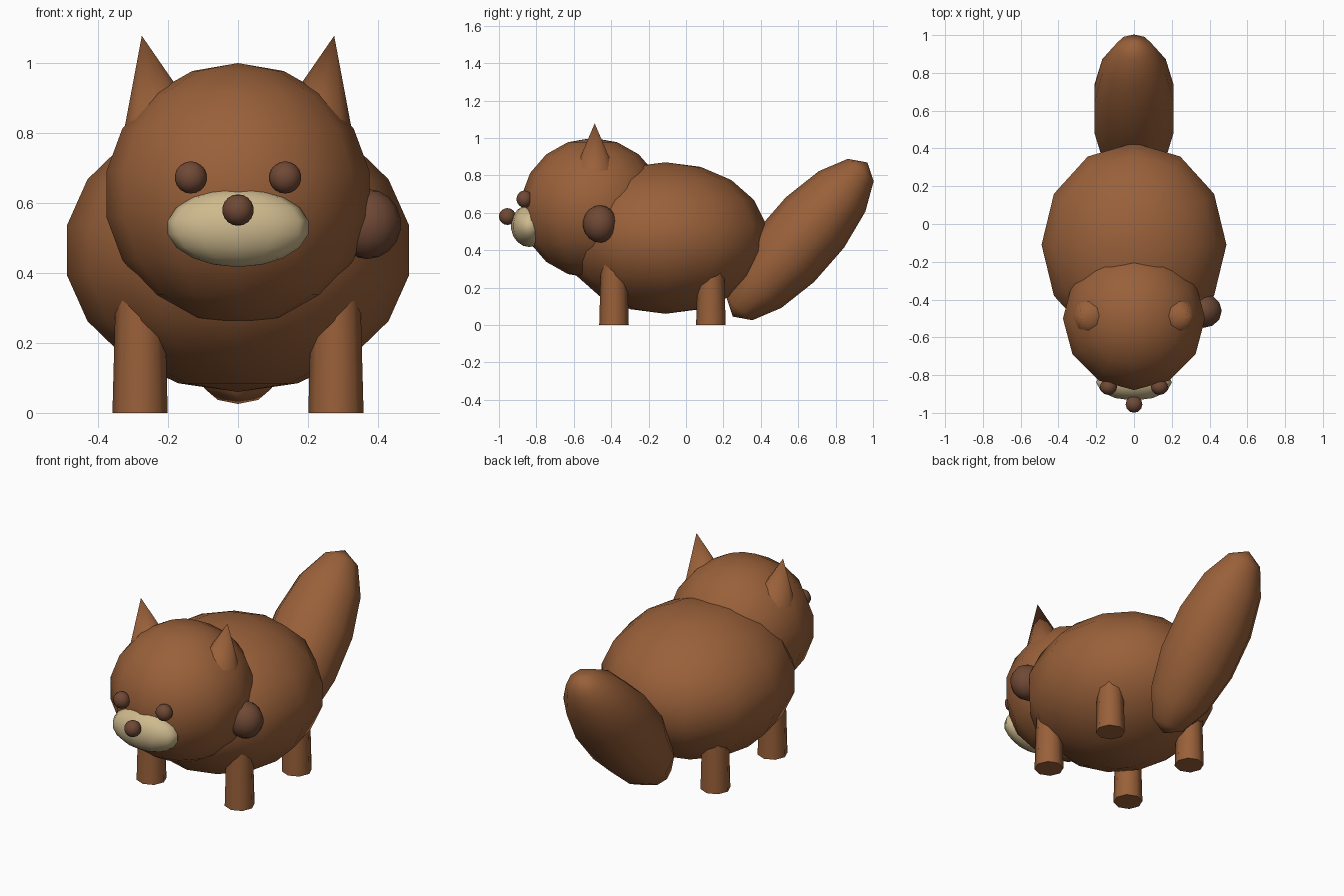
import bpy
import math

if "Cube" in bpy.data.objects:
    bpy.data.objects.remove(bpy.data.objects["Cube"])


def material(name, color):
    m = bpy.data.materials.new(name)
    m.diffuse_color = (*color, 1.0)
    m.use_nodes = True
    m.node_tree.nodes["Principled BSDF"].inputs["Base Color"].default_value = m.diffuse_color
    return m


FUR = material("brown_fur", (0.32, 0.118, 0.042))
DARK = material("dark_brown", (0.16, 0.066, 0.036))
CREAM = material("cream", (0.62, 0.49, 0.27))


def finish(name, mat, smooth_angle):
    ob = bpy.context.object
    ob.name = name
    ob.data.materials.append(mat)
    bpy.ops.object.shade_smooth_by_angle(angle=math.radians(smooth_angle))
    return ob


def ball(name, mat, loc, radii, segments=12, rings=9, rot=(0, 0, 0)):
    bpy.ops.mesh.primitive_uv_sphere_add(segments=segments, ring_count=rings,
                                         radius=1, location=loc, rotation=rot)
    bpy.context.object.scale = radii
    return finish(name, mat, 80)


def cone(name, mat, loc, r1, r2, depth, rot=(0, 0, 0)):
    bpy.ops.mesh.primitive_cone_add(vertices=8, radius1=r1, radius2=r2, depth=depth,
                                    location=loc, rotation=rot)
    return finish(name, mat, 50)


# Body, head and raised tail
ball("body", FUR, (0, -0.11, 0.465), (0.497, 0.548, 0.405))
ball("head", FUR, (0, -0.5, 0.625), (0.382, 0.385, 0.375))
ball("tail", FUR, (0, 0.61, 0.457), (0.226, 0.211, 0.547),
     segments=10, rings=7, rot=(-0.718, 0, 0))

# Muzzle and nose
ball("muzzle", CREAM, (0, -0.838, 0.53), (0.204, 0.098, 0.113))
ball("nose", DARK, (0, -0.955, 0.58), (0.045, 0.045, 0.045))

# Single round knob behind the cheek
ball("side_knob", DARK, (0.37, -0.46, 0.54), (0.096, 0.091, 0.1))

TILT, EAR = math.radians(12), 0.30
for side, s in (("left", -1), ("right", 1)):
    ball(f"{side}_eye", DARK, (s * 0.135, -0.863, 0.673), (0.046, 0.043, 0.046))
    # Ears lean outward, tips fixed
    cone(f"{side}_ear", FUR,
         (s * (0.275 - EAR / 2 * math.sin(TILT)), -0.488, 1.078 - EAR / 2 * math.cos(TILT)),
         0.125, 0, EAR, rot=(0, s * TILT, 0))
    # Legs taper slightly towards the body
    for end, y in (("front", -0.385), ("back", 0.133)):
        cone(f"{side}_{end}_leg", FUR, (s * 0.28, y, 0.17), 0.079, 0.07, 0.34)
